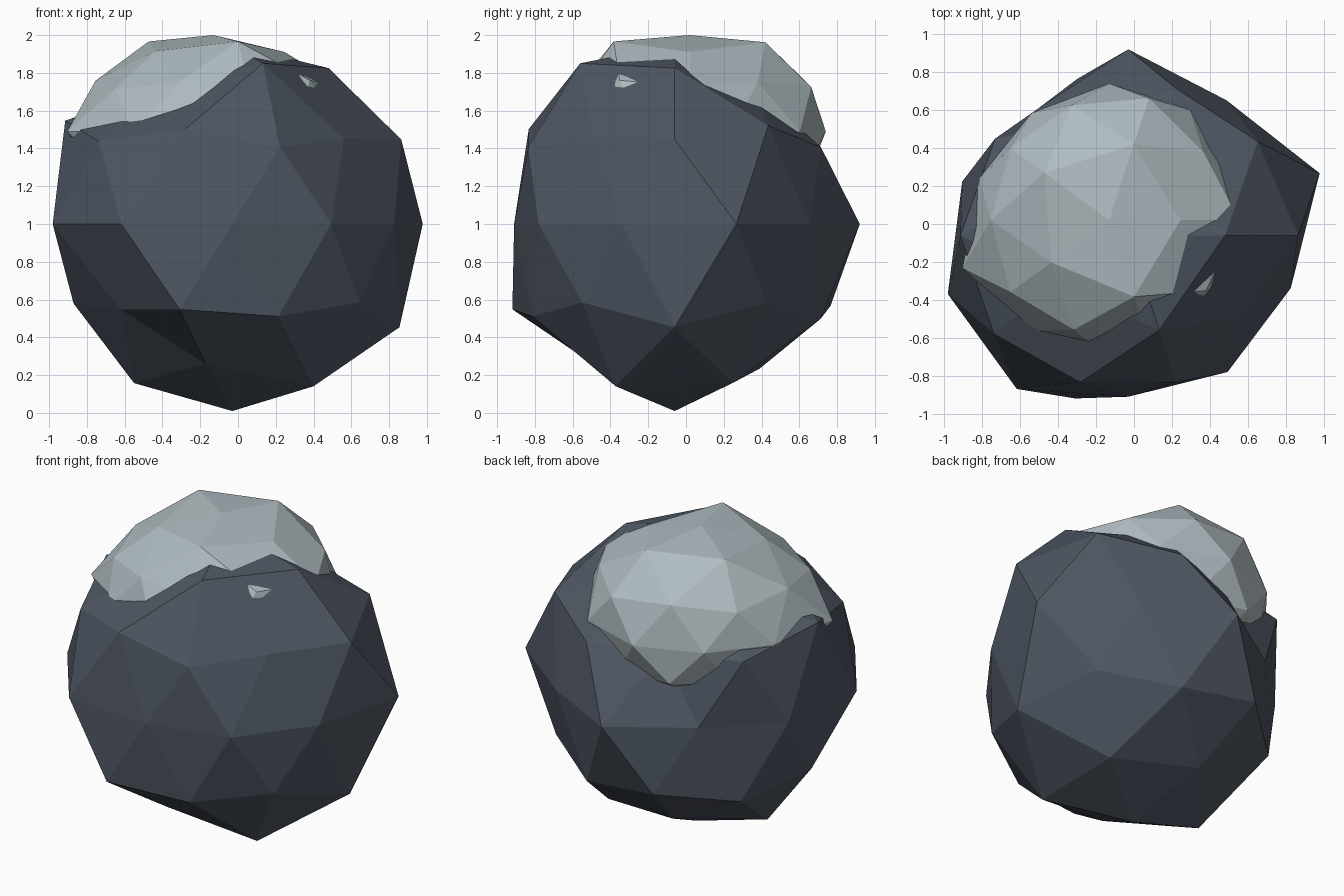
import bpy, math

if "Cube" in bpy.data.objects:
    bpy.data.objects.remove(bpy.data.objects["Cube"])


def material(name, rgb):
    m = bpy.data.materials.new(name)
    m.diffuse_color = (*rgb, 1.0)
    m.use_nodes = True
    m.node_tree.nodes["Principled BSDF"].inputs["Base Color"].default_value = m.diffuse_color
    return m


def faceted_ball(name, centre, size, rings, mat):
    """Low-poly icosphere; each ring lists radius factors by rising azimuth from -180."""
    bpy.ops.mesh.primitive_ico_sphere_add(subdivisions=2, radius=1.0)
    ob = bpy.context.object
    ob.name = ob.data.name = name

    def order(v):
        az = math.degrees(math.atan2(v.co.y, v.co.x))
        if abs(v.co.z) > 0.99:
            az = 0
        if az > 179:            # treat +180 as -180
            az -= 360
        return (round(v.co.z, 2), az)

    factors = [f for ring in rings for f in ring]
    for v, f in zip(sorted(ob.data.vertices, key=order), factors):
        d = v.co.normalized() * f
        v.co = [c + s * k for c, s, k in zip(centre, size, d)]
    ob.data.materials.append(mat)
    return ob


stone = material("dark slate", (0.076, 0.093, 0.122))
snow = material("pale snow grey", (0.43, 0.50, 0.53))

# Boulder: rings run from the bottom point to the top point
faceted_ball("boulder", (-0.03, -0.06, 1.0), (1, 1, 1), [
    [0.99],
    [0.99, 0.87, 1.01, 0.99, 0.90],
    [0.86, 0.93, 1.04, 0.955, 0.96],
    [0.94, 1.01, 0.93, 0.93, 0.97],
    [1.00, 1.00, 0.85, 0.89, 0.90, 1.06, 0.88, 0.98, 0.82, 0.92],
    [0.98, 0.91, 1.00, 0.91, 0.97],
    [1.04, 0.955, 0.86, 0.99, 0.76],
    [0.85, 1.00, 0.97, 0.85, 0.86],
    [0.95],
], stone)

# Snow cap: flattened ball sunk into the top of the boulder
faceted_ball("snow_cap", (-0.13, 0.02, 1.49), (0.72, 0.72, 0.50), [
    [1.0],
    [1.0] * 5,
    [1.0] * 5,
    [1.0, 1.0, 1.0, 1.0, 1.03],
    [1.13, 1.0, 1.0, 1.0, 1.0, 1.0, 1.0, 1.0, 0.97, 1.0],
    [1.0, 0.95, 1.06, 1.05, 1.0],
    [1.02, 0.99, 1.03, 1.0, 1.04],
    [1.0, 1.12, 0.99, 1.11, 1.12],
    [1.02],
], snow)
